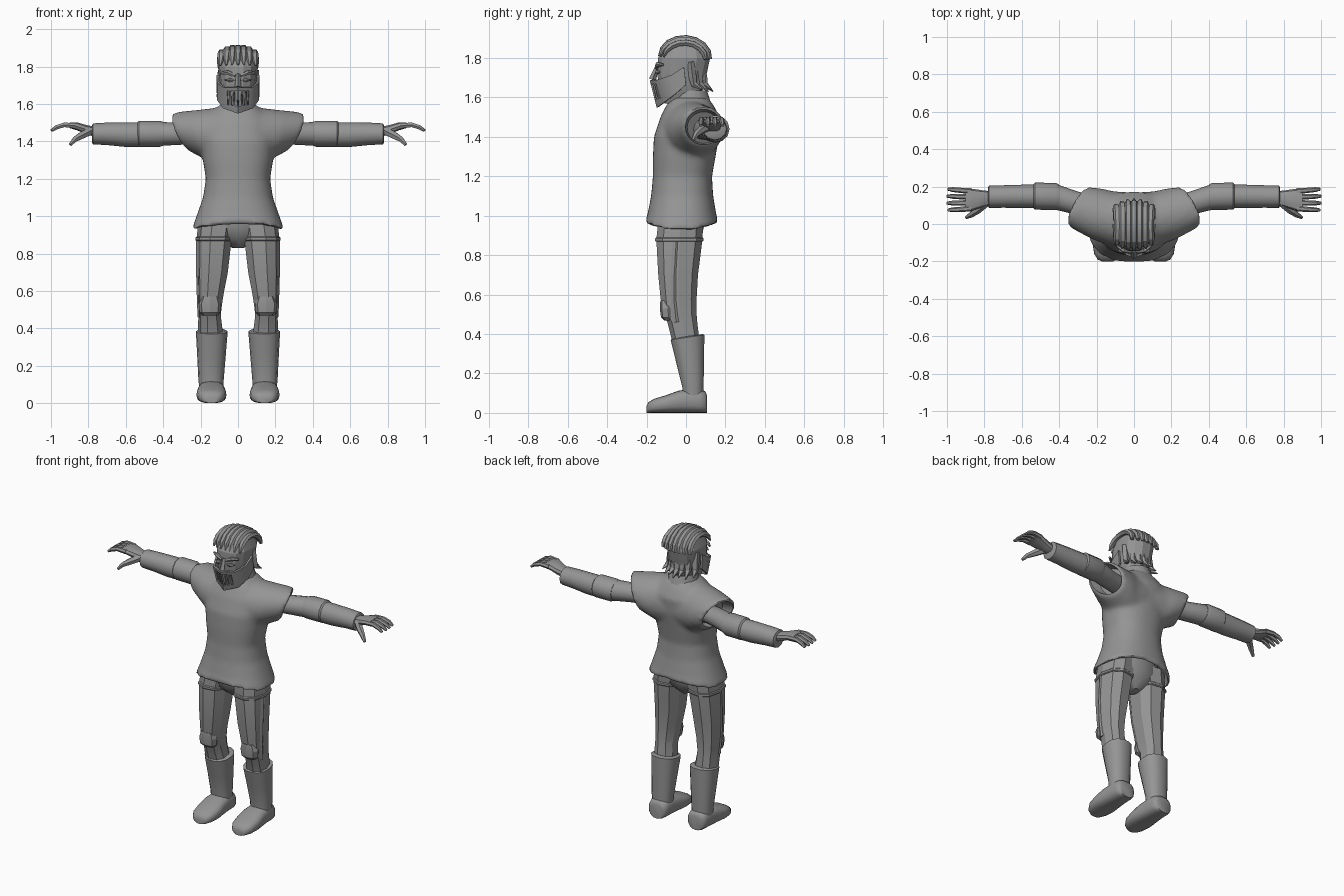
import bpy, bmesh, math
from mathutils import Vector

cube = bpy.data.objects.get("Cube")
if cube:
    bpy.data.objects.remove(cube)

grey = bpy.data.materials.new("plain grey")
grey.use_nodes = True
grey.diffuse_color = (0.3, 0.3, 0.3, 1)
grey.node_tree.nodes["Principled BSDF"].inputs["Base Color"].default_value = (0.3, 0.3, 0.3, 1)


def ring(center, side, up, a, b, n, power=2):
    """Superellipse ring around center in the side/up plane."""
    pts = []
    for i in range(n):
        t = math.tau * i / n
        c, s = math.cos(t), math.sin(t)
        u = math.copysign(abs(c) ** (2 / power), c)
        v = math.copysign(abs(s) ** (2 / power), s)
        pts.append(Vector(center) + Vector(side) * a * u + Vector(up) * b * v)
    return pts


def shade(ob, angle=35):
    bpy.ops.object.select_all(action="DESELECT")
    ob.select_set(True)
    bpy.context.view_layer.objects.active = ob
    bpy.ops.object.shade_smooth_by_angle(angle=math.radians(angle))


def loft(name, *parts, caps=True, angle=35, flip=1):
    """Skin one or more stacks of rings into a single object."""
    bm = bmesh.new()
    for rings in parts:
        rows = [[bm.verts.new((p.x * flip, p.y, p.z)) for p in r] for r in rings]
        n = len(rows[0])
        for lo, hi in zip(rows, rows[1:]):
            for i in range(n):
                j = (i + 1) % n
                bm.faces.new((lo[i], lo[j], hi[j], hi[i]))
        if caps:
            bm.faces.new(rows[0])
            bm.faces.new(rows[-1])
    bmesh.ops.recalc_face_normals(bm, faces=bm.faces)
    mesh = bpy.data.meshes.new(name)
    bm.to_mesh(mesh)
    bm.free()
    mesh.materials.append(grey)
    ob = bpy.data.objects.new(name, mesh)
    bpy.context.collection.objects.link(ob)
    shade(ob, angle)
    return ob


def upright(rows, n, power=2):
    """Rings stacked in z from (z, centre x, half width, front y, back y)."""
    return [ring((cx, (f + b) / 2, z), (1, 0, 0), (0, 1, 0), w, (b - f) / 2, n, power)
            for z, cx, w, f, b in rows]


def along_x(rows, n, power=2):
    """Rings stacked in x from (x, centre y, centre z, radius y, radius z)."""
    return [ring((x, y, z), (0, 1, 0), (0, 0, 1), a, b, n, power) for x, y, z, a, b in rows]


def tube(pts, radii, side, n=6, flat=1.0):
    """Rings that follow a path; side is the width direction."""
    pts = [Vector(p) for p in pts]
    out = []
    for i, p in enumerate(pts):
        t = (pts[min(i + 1, len(pts) - 1)] - pts[max(i - 1, 0)]).normalized()
        up = t.cross(Vector(side)).normalized()
        out.append(ring(p, up.cross(t), up, radii[i], radii[i] * flat, n))
    return out


def apply_all(ob, cutters=()):
    for c in cutters:
        c.hide_render = True
        m = ob.modifiers.new("cut", "BOOLEAN")
        m.operation, m.solver, m.object = "DIFFERENCE", "EXACT", c
    bpy.ops.object.select_all(action="DESELECT")
    ob.select_set(True)
    bpy.context.view_layer.objects.active = ob
    for m in list(ob.modifiers):
        bpy.ops.object.modifier_apply(modifier=m.name)
    for c in cutters:
        bpy.data.objects.remove(c)
    shade(ob, 40)


# Tunic body with a wavy hem and slanted cap sleeves
body = upright([(.945, 0, .25, -.21, .165), (1.0, 0, .222, -.197, .155), (1.1, 0, .187, -.177, .138),
                (1.2, 0, .172, -.168, .132), (1.3, 0, .188, -.168, .15), (1.4, 0, .2, -.163, .168),
                (1.5, 0, .19, -.13, .172), (1.56, 0, .14, -.1, .14), (1.6, 0, .09, -.07, .11)], 40, 2.3)
for i, p in enumerate(body[0]):
    p.z -= .022 * math.cos(2 * math.tau * i / 40)


def slant(rings, amounts):
    for r, k in zip(rings, amounts):
        mid = sum(r, Vector()) / len(r)
        for p in r:
            p.x += k * ((p.z - mid.z) - (p.y - mid.y))
    return rings


def flipped(rings):
    return [[Vector((-p.x, p.y, p.z)) for p in r] for r in rings]


sleeve = slant(along_x([(.03, .02, 1.42, .15, .15), (.11, .025, 1.425, .15, .155),
                        (.2, .055, 1.435, .135, .132), (.295, .09, 1.45, .108, .105)], 28),
               (0, 0, .2, .42))
hole = slant(along_x([(.23, .09, 1.447, .084, .08), (.295, .09, 1.45, .093, .09),
                      (.45, .09, 1.455, .1, .1)], 28), (.42, .42, .42))
hollow = upright([(.85, 0, .25, -.21, .165), (.96, 0, .225, -.187, .145),
                  (1.04, 0, .19, -.165, .125)], 40, 2.3)
tunic = loft("tunic", body, sleeve, flipped(sleeve))
m = tunic.modifiers.new("fuse", "REMESH")
m.mode, m.voxel_size = "VOXEL", .013
m = tunic.modifiers.new("soften", "SMOOTH")
m.factor, m.iterations = .5, 8
apply_all(tunic, [loft("cutter", hole), loft("cutter", flipped(hole)), loft("cutter", hollow)])

# Neck, standing collar and hips
loft("neck", upright([(1.52, 0, .065, -.04, .09), (1.7, 0, .06, -.06, .07)], 12))
collar = loft("collar", upright([(1.55, 0, .105, -.08, .135), (1.6, 0, .09, -.075, .12),
                                 (1.635, 0, .082, -.068, .108)], 14), caps=False)
collar.modifiers.new("cloth", "SOLIDIFY").thickness = .012
apply_all(collar)
loft("hips", upright([(.83, 0, .03, -.06, .03), (.88, 0, .13, -.12, .075), (.94, 0, .2, -.14, .09),
                      (1.04, 0, .17, -.15, .1)], 12))

# Head, brows, eyes and nose
loft("head", upright([(1.57, 0, .055, -.11, .04), (1.63, 0, .085, -.13, .085), (1.72, 0, .098, -.15, .108),
                      (1.8, 0, .107, -.145, .125), (1.855, 0, .09, -.118, .108),
                      (1.895, 0, .05, -.07, .06)], 14, 2.3), angle=20)
loft("nose", tube([(0, -.145, 1.76), (0, -.17, 1.69)], (.01, .018), (1, 0, 0), 4))
for s, tag in ((1, "left"), (-1, "right")):
    loft(tag + "_brow", tube([(.015, -.148, 1.75), (.055, -.143, 1.768), (.09, -.118, 1.765)],
                             (.01, .013, .007), (0, 1, 0)), flip=s)
    loft(tag + "_eye", tube([(.02, -.146, 1.725), (.045, -.147, 1.728), (.07, -.133, 1.727)],
                            (.003, .012, .003), (0, 1, 0)), flip=s)

# Swept-back hair locks over the skull, flicked tips at the nape
locks = []
for k in range(-3, 4):
    x = k * .031
    drop = math.sqrt(1 - (x / .125) ** 2)
    path = []
    for i in range(9):
        a = math.radians(10 + 21 * i)
        path.append((x * (1.05 - .12 * math.sin(a)), -.008 - .132 * drop ** .5 * math.cos(a),
                     1.79 + .112 * drop ** .6 * math.sin(a)))
    locks.append(tube(path, (.006, .016, .021, .021, .021, .021, .021, .019, .012), (1, 0, 0), 6, .8))
loft("hair_locks", *locks, angle=20)
tips = []
for k in range(-3, 4):
    x, y = k * .03, .088 - .006 * k * k
    tips.append(tube([(x, y - .01, 1.78), (x, y, 1.7), (x * 1.05, y + .008, 1.665),
                      (x * 1.25, y + .05, 1.63 + .008 * (k % 2))],
                     (.022, .026, .022, .003), (1, 0, 0), 5, .8))
loft("nape_hair", *tips, angle=20)

# Pointed face mask with breathing slits: (x, top y, top z, bottom y, bottom z)
half = [(.108, -.01, 1.755, 0, 1.665), (.106, -.07, 1.715, -.05, 1.62),
        (.076, -.143, 1.69, -.105, 1.578), (0, -.178, 1.688, -.143, 1.55)]
columns = half + [(-x, *rest) for x, *rest in half[-2::-1]]
bm = bmesh.new()
grid = [(bm.verts.new((x, yt, zt)), bm.verts.new((x, yb, zb))) for x, yt, zt, yb, zb in columns]
for p, q in zip(grid, grid[1:]):
    bm.faces.new((p[0], p[1], q[1], q[0]))
mesh = bpy.data.meshes.new("face_mask")
bm.to_mesh(mesh)
bm.free()
mesh.materials.append(grey)
mask = bpy.data.objects.new("face_mask", mesh)
bpy.context.collection.objects.link(mask)
m = mask.modifiers.new("plate", "SOLIDIFY")
m.thickness, m.offset = .012, 0
slits = [tube([(k * .021, -.17, 1.587 + .003 * abs(k)), (k * .021, -.17, 1.668)], (.009, .009),
              (1, 0, 0), 4, 7) for k in (-2.5, -1.5, -.5, .5, 1.5, 2.5)]
apply_all(mask, [loft("cutter", *slits)])

for s, tag in ((1, "left"), (-1, "right")):
    # Sleeved arm with an elbow band
    loft(tag + "_upper_arm", along_x([(.18, .085, 1.44, .06, .055), (.3, .11, 1.44, .063, .058),
                                      (.4, .14, 1.44, .068, .063), (.44, .145, 1.44, .066, .064)], 12), flip=s)
    loft(tag + "_elbow_band", along_x([(.4, .143, 1.44, .068, .064), (.42, .147, 1.44, .073, .07),
                                       (.53, .149, 1.44, .072, .07), (.54, .148, 1.44, .06, .06)], 12), flip=s)
    loft(tag + "_forearm", along_x([(.5, .148, 1.436, .064, .066), (.6, .148, 1.436, .062, .066),
                                    (.7, .147, 1.44, .06, .06), (.775, .146, 1.44, .06, .056),
                                    (.78, .146, 1.44, .05, .047)], 12), flip=s)
    # Hand, fingers and thumb
    loft(tag + "_palm", along_x([(.76, .14, 1.45, .035, .028), (.81, .135, 1.462, .045, .026),
                                 (.86, .13, 1.48, .058, .022), (.9, .13, 1.485, .06, .015)], 10, 2.6), flip=s)
    fingers = [tube([(.87, .176 - .031 * k, 1.484), (.93, .18 - .034 * k, 1.488),
                     (.97, .184 - .036 * k, 1.475), (1.0 - .006 * (k in (0, 3)), .186 - .037 * k, 1.457)],
                    (.016, .014, .013, .008), (0, 1, 0)) for k in range(4)]
    loft(tag + "_fingers", *fingers, flip=s)
    loft(tag + "_thumb", tube([(.79, .115, 1.455), (.835, .075, 1.432), (.87, .05, 1.412),
                               (.897, .035, 1.382)], (.024, .021, .016, .009), (0, 1, 0)), flip=s)

    # Faceted trouser leg with thigh trim, side seam and knee pad
    loft(tag + "_trouser_leg", upright([(.99, .11, .1, -.14, .09), (.88, .125, .096, -.152, .085),
                                        (.7, .136, .086, -.142, .062), (.58, .146, .072, -.13, .055),
                                        (.5, .15, .064, -.118, .055), (.46, .15, .062, -.095, .058),
                                        (.36, .145, .07, -.07, .07)], 9, 2.4), angle=20, flip=s)
    loft(tag + "_thigh_trim", upright([(.868, .126, .097, -.153, .086), (.873, .126, .102, -.158, .091),
                                       (.885, .125, .102, -.158, .091), (.89, .125, .097, -.153, .086)],
                                      9, 2.4), angle=20, flip=s)
    loft(tag + "_side_seam", tube([(.214, -.05, .87), (.214, -.06, .7), (.211, -.06, .56), (.207, -.05, .46)],
                                  (.01, .01, .009, .009), (1, 0, 0), 4, 1.8), flip=s)
    loft(tag + "_knee_pad", upright([(.57, .148, .045, -.13, -.06), (.53, .15, .06, -.133, -.05),
                                     (.485, .15, .056, -.127, -.05), (.468, .15, .04, -.11, -.05)], 8, 2.5),
         angle=20, flip=s)

    # Tall boot with a rounded foot
    shaft = upright([(.06, .143, .062, -.02, .09), (.13, .144, .068, -.02, .09), (.25, .142, .076, -.05, .093),
                     (.37, .14, .085, -.08, .095), (.375, .14, .076, -.07, .086)], 14, 2.3)
    for r in shaft[-2:]:
        for p in r:
            p.z += .15 * p.y + .012
    loft(tag + "_boot_shaft", shaft, flip=s)
    rows = [(-.2, .03, .035), (-.19, .052, .055), (-.16, .071, .072), (-.1, .08, .09), (-.04, .075, .112),
            (.02, .069, .122), (.07, .067, .12), (.097, .06, .11), (.106, .045, .09)]
    loft(tag + "_foot", [ring((.142, y, h / 2), (1, 0, 0), (0, 0, 1), w, h / 2, 20, 2.7)
                         for y, w, h in rows], angle=50, flip=s)
